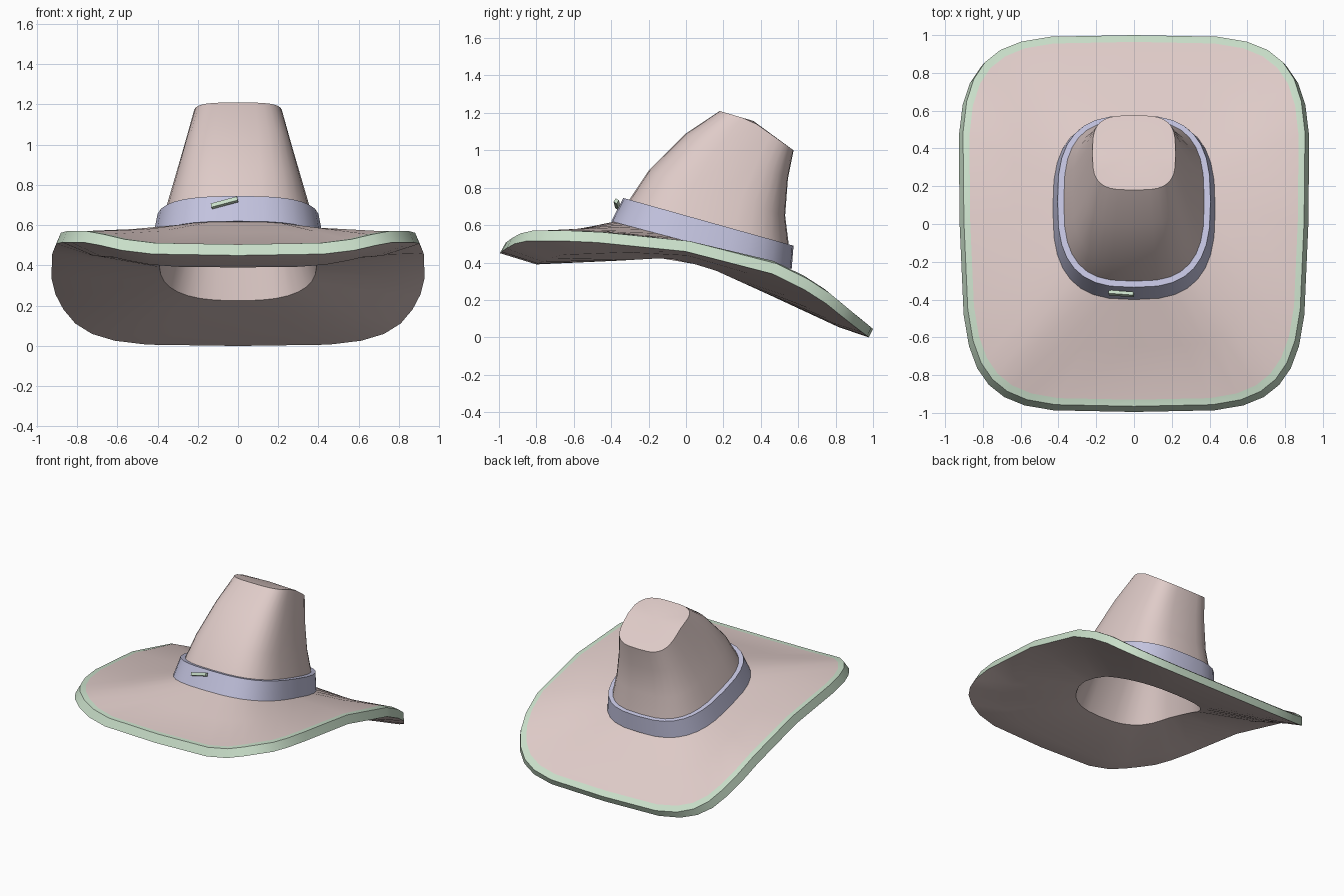
import bpy, bmesh
from math import sin, cos, pi, radians
from mathutils import Vector, Matrix

cube = bpy.data.objects.get("Cube")
if cube:
    bpy.data.objects.remove(cube, do_unlink=True)

SIDES = 32


def make_material(name, rgb):
    mat = bpy.data.materials.new(name)
    mat.use_nodes = True
    colour = (*rgb, 1)
    mat.diffuse_color = colour
    mat.node_tree.nodes["Principled BSDF"].inputs["Base Color"].default_value = colour
    return mat


felt = make_material("pink felt", (0.74, 0.60, 0.58))
trim = make_material("pale green trim", (0.58, 0.73, 0.58))
ribbon = make_material("lilac ribbon", (0.54, 0.54, 0.73))


def level(*points):
    """Height as a piecewise linear function of y."""
    def height(y):
        if y <= points[0][0]:
            return points[0][1]
        for (y0, z0), (y1, z1) in zip(points, points[1:]):
            if y <= y1:
                return z0 + (z1 - z0) * (y - y0) / (y1 - y0)
        return points[-1][1]
    return height


def ring(half_width, front, back, power, height, taper=0.0):
    """Rounded, squarish loop starting at the front centre."""
    def soft(v):
        return (1 if v > 0 else -1) * abs(v) ** (2 / power) if abs(v) > 1e-6 else 0
    loop = []
    for i in range(SIDES):
        t = 2 * pi * i / SIDES
        y = (front + back) / 2 - (back - front) / 2 * soft(cos(t))
        x = half_width * soft(sin(t)) * (1 + taper * y)
        loop.append(Vector((x, y, height(y))))
    return loop


def loft(name, rings, materials, colour_rule=lambda i: 0, start=None, end=None, closed=False):
    """Skin a series of loops, with optional tip points."""
    bm = bmesh.new()
    loops = [[bm.verts.new(p) for p in r] for r in rings]
    pairs = list(zip(loops, loops[1:]))
    if closed:
        pairs.append((loops[-1], loops[0]))
    for k, (a, b) in enumerate(pairs):
        for i in range(SIDES):
            j = (i + 1) % SIDES
            bm.faces.new((a[i], a[j], b[j], b[i])).material_index = colour_rule(k)
    for tip, loop in ((start, loops[0]), (end, loops[-1])):
        if tip:
            v = bm.verts.new(tip)
            for i in range(SIDES):
                bm.faces.new((loop[i], loop[(i + 1) % SIDES], v))
    bmesh.ops.recalc_face_normals(bm, faces=bm.faces)
    return finish(name, bm, materials)


def finish(name, bm, materials, smooth=True):
    mesh = bpy.data.meshes.new(name)
    bm.to_mesh(mesh)
    bm.free()
    for m in materials:
        mesh.materials.append(m)
    obj = bpy.data.objects.new(name, mesh)
    bpy.context.collection.objects.link(obj)
    if smooth:
        bpy.ops.object.select_all(action="DESELECT")
        obj.select_set(True)
        bpy.context.view_layer.objects.active = obj
        bpy.ops.object.shade_smooth_by_angle(angle=radians(30))
    return obj


# Rim of the brim: drooping at the back, lifted at the front corners
rim_level = level((-0.965, 0.505), (-0.94, 0.525), (-0.86, 0.57), (-0.6, 0.57), (-0.2, 0.55),
                  (0.2, 0.485), (0.4, 0.43), (0.6, 0.345), (0.8, 0.215), (0.87, 0.15), (1.0, 0.045))
rim_top = ring(0.90, -0.965, 1.0, 4.4, rim_level, 0.03)
rim_bottom = [Vector((p.x * 1.025, p.y - 0.022 - 0.008 * (p.y < 0), p.z - 0.055 + 0.01 * max(0, p.y) ** 6))
              for p in rim_top]
rim_inner = [Vector((p.x * 0.963, p.y * 0.964, p.z + 0.03 * max(0, p.y))) for p in rim_top]

# Crown loops, leaning back, with a sloping top
base = ring(0.405, -0.375, 0.55, 2.8, level((-0.375, 0.62), (0.55, 0.365)))
mid_brim = [a.lerp(b, 0.5) for a, b in zip(rim_inner, base)]
crown = [
    base,
    ring(0.372, -0.30, 0.55, 2.9, level((-0.30, 0.74), (0.55, 0.49))),
    ring(0.325, -0.20, 0.53, 3.1, level((-0.20, 0.89), (0.53, 0.65))),
    ring(0.265, 0.0, 0.545, 3.3, level((0.0, 1.09), (0.545, 0.85))),
    ring(0.22, 0.18, 0.575, 3.4, level((0.18, 1.21), (0.35, 1.16), (0.575, 1.0))),
]

# Hollow inside and underside of the brim
inside = [
    ring(0.21, 0.05, 0.49, 3, level((0.05, 1.02), (0.49, 0.84))),
    ring(0.29, -0.15, 0.47, 3, level((-0.15, 0.80), (0.47, 0.58))),
    ring(0.39, -0.36, 0.45, 2.6, level((-0.36, 0.41), (-0.1, 0.425), (0.12, 0.375), (0.45, 0.225))),
    ring(0.75, -0.80, 0.82, 3.6, level((-0.8, 0.39), (-0.68, 0.44), (-0.3, 0.455), (0.0, 0.44),
                                       (0.3, 0.36), (0.6, 0.2), (0.82, 0.053))),
]
rings = inside + [rim_bottom, rim_top, rim_inner, mid_brim] + crown
first_trim = len(inside)
loft("hat_body", rings, [felt, trim],
     colour_rule=lambda k: int(k in (first_trim, first_trim + 1)),
     start=(0, 0.3, 1.03), end=(0, 0.36, 1.157))

# Ribbon band around the crown
band_bottom = level((-0.40, 0.62), (0.565, 0.365))
band_top = level((-0.335, 0.745), (0.575, 0.49))
loft("hat_band", [
    ring(0.385, -0.35, 0.53, 2.8, band_bottom),
    ring(0.43, -0.40, 0.565, 2.8, band_bottom),
    ring(0.405, -0.335, 0.575, 2.8, band_top),
    ring(0.365, -0.295, 0.545, 2.8, band_top),
], [ribbon], closed=True)

# Buckle: tilted to lie against the band
across = Vector((0.22, -0.04, 0.018)).normalized()
upward = Vector((0.01, 0.09, 0.16))
upward = (upward - across * upward.dot(across)).normalized()
outward = across.cross(upward)
place = Matrix((across, upward, outward)).transposed().to_4x4()
place.translation = Vector((-0.11, -0.357, 0.70)) - outward * 0.015

bm = bmesh.new()
bmesh.ops.create_grid(bm, x_segments=1, y_segments=1, size=0.5,
                      matrix=Matrix.Diagonal((0.225, 0.185, 1, 1)))
plate = bm.faces[:]
bmesh.ops.inset_region(bm, faces=plate, thickness=0.034)
bmesh.ops.delete(bm, geom=plate, context="FACES")
frame = finish("buckle_frame", bm, [trim], smooth=False)
frame.matrix_world = place
thick = frame.modifiers.new("thickness", "SOLIDIFY")
thick.thickness = 0.036
thick.offset = 0

# Prong hinged on the side bar
bm = bmesh.new()
bmesh.ops.create_cube(bm, size=1, matrix=Matrix.Diagonal((0.135, 0.022, 0.02, 1)))
prong = finish("buckle_prong", bm, [trim], smooth=False)
prong.matrix_world = place @ Matrix.Translation((0.045, 0.005, 0.022)) @ Matrix.Rotation(radians(12), 4, "Z")
